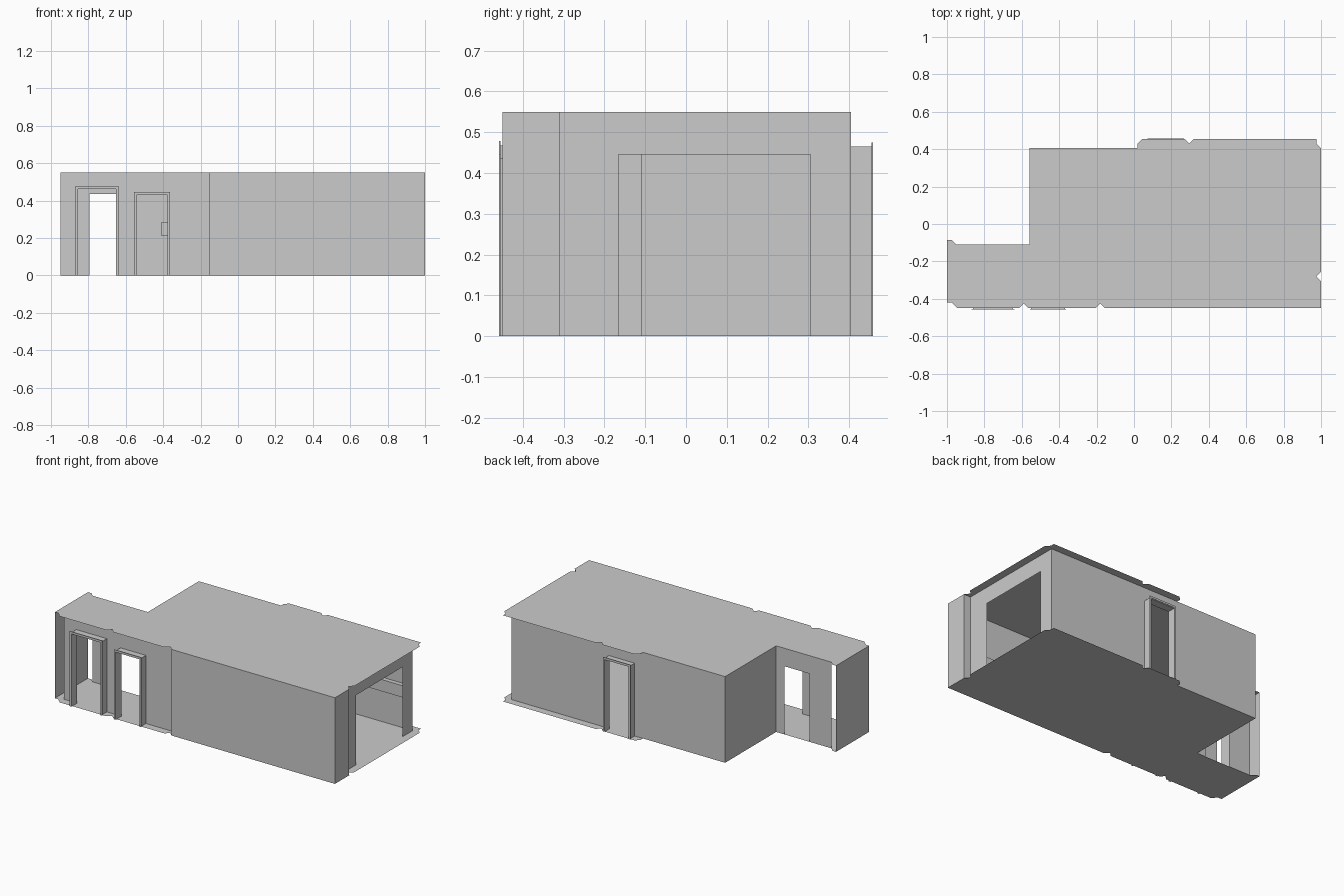
import bpy
from mathutils import Vector

if "Cube" in bpy.data.objects:
    bpy.data.objects.remove(bpy.data.objects["Cube"])

H = 0.55  # room height


def mesh_object(name, verts, faces):
    me = bpy.data.meshes.new(name)
    me.from_pydata([tuple(v) for v in verts], [], faces)
    me.update()
    ob = bpy.data.objects.new(name, me)
    bpy.context.collection.objects.link(ob)
    return ob


def slab(name, outline, z, flip=False):
    ids = list(range(len(outline)))
    return mesh_object(name, [(x, y, z) for x, y in outline], [ids[::-1] if flip else ids])


def wall(name, a, b, openings=()):
    """Flat wall from a to b; openings are (start, end, height) measured along it."""
    a, b = Vector(a), Vector(b)
    d = (b - a).normalized()
    length = (b - a).length
    prof = [(0, 0)]
    for s, e, h in openings:
        prof += [(s, 0), (s, h), (e, h), (e, 0)]
    prof += [(length, 0), (length, H), (0, H)]
    verts = [(*(a + d * t), z) for t, z in prof]
    return mesh_object(name, verts, [list(range(len(verts)))])


def arch(name, x0, x1, top, y0, y1, t):
    """Door surround: an upside-down U profile pushed from y0 to y1."""
    prof = [(x0, 0), (x0, top), (x1, top), (x1, 0),
            (x1 - t, 0), (x1 - t, top - t), (x0 + t, top - t), (x0 + t, 0)]
    n = len(prof)
    verts = [(x, y, z) for y in (y0, y1) for x, z in prof]
    faces = [[i, (i + 1) % n, n + (i + 1) % n, n + i] for i in range(n)]
    for o in (0, n):  # front and back as three strips each
        faces += [[o, o + 1, o + 6, o + 7], [o + 1, o + 2, o + 5, o + 6], [o + 2, o + 3, o + 4, o + 5]]
    return mesh_object(name, verts, faces)


def box(name, lo, hi):
    v = [(x, y, z) for x in (lo[0], hi[0]) for y in (lo[1], hi[1]) for z in (lo[2], hi[2])]
    return mesh_object(name, v, [(0, 1, 3, 2), (4, 6, 7, 5), (0, 4, 5, 1),
                                 (2, 3, 7, 6), (0, 2, 6, 4), (1, 5, 7, 3)])


# Floor and ceiling share one notched outline
outline = [(-1, -.42), (-.975, -.42), (-.945, -.45), (-.615, -.45), (-.59, -.425), (-.565, -.45),
           (-.205, -.45), (-.18, -.425), (-.155, -.45), (1, -.45), (1, -.305), (.975, -.28), (1, -.255),
           (1, .405), (.975, .43), (.975, .455), (.32, .455), (.295, .43), (.27, .455), (.045, .455),
           (.02, .43), (.02, .405), (-.56, .405), (-.56, -.11), (-.95, -.11), (-.975, -.085), (-1, -.085)]
slab("floor", outline, 0)
slab("ceiling", outline, H, True)

# Walls
FY, RX, BY = -.40, .95, .405
wall("front_wall_doors", (-.95, FY), (-.155, FY), [(.09, .305, .465), (.40, .58, .435)])
wall("front_wall_step", (-.155, FY), (-.155, -.45))
wall("front_wall_plain", (-.155, -.45), (1, -.45))
wall("right_wall_pier", (1, -.45), (1, -.31))
wall("right_wall_step", (1, -.31), (RX, -.31))
wall("right_wall_opening", (RX, -.31), (RX, BY), [(.145, .615, .445)])
wall("back_wall", (RX, BY), (-.56, BY), [(.69, .87, .46)])
wall("main_left_wall", (-.56, BY), (-.56, -.11))
wall("corridor_back_wall", (-.56, -.11), (-.95, -.11), [(.06, .235, .435)])
wall("corridor_end_wall", (-1, -.085), (-1, -.42))

# Door surrounds: a deep sleeve with a thin lip at the outer edge
for name, x0, x1, top, y0, y1 in (("front_left_door", -.868, -.64, .478, FY, -.455),
                                  ("front_right_door", -.556, -.364, .445, FY, -.455),
                                  ("back_door", .073, .267, .475, BY, .455)):
    out = .003 if y1 > y0 else -.003
    arch(name + "_sleeve", x0 + .006, x1 - .006, top - .01, y0, y1, .006)
    arch(name + "_lip", x0, x1, top, y1, y1 + out, .012)

# Shallow rails along the inside walls
D = .03
box("back_rail_left", (-.41, BY - D, .21), (.04, BY - .002, .285))
box("back_rail_right", (.30, BY - D, .21), (RX - .002, BY - .002, .285))
box("front_rail", (-.1, -.448, .21), (RX, -.45 + D, .285))
